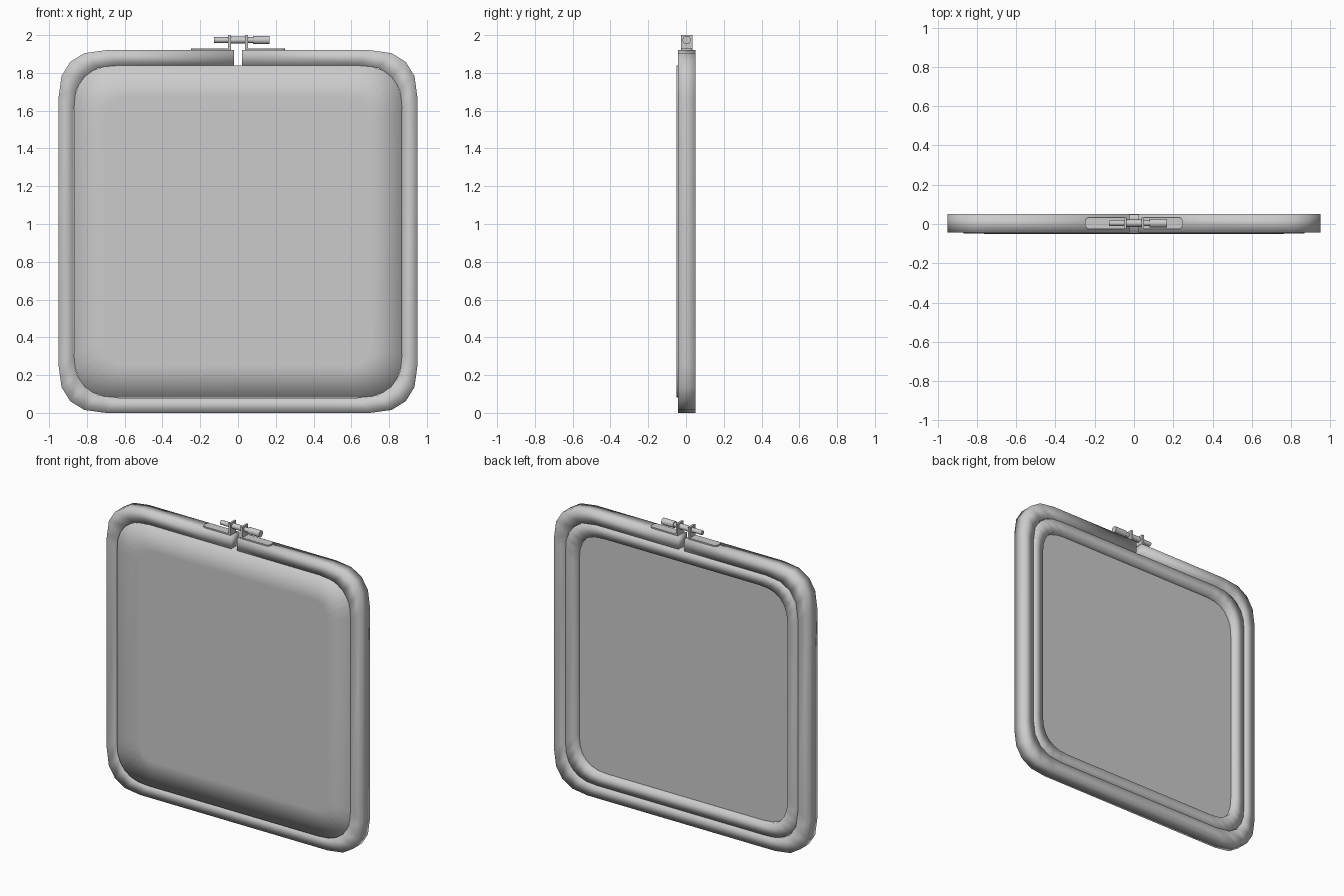
import bpy, bmesh
from math import pi, sin, cos, radians

if "Cube" in bpy.data.objects:
    bpy.data.objects.remove(bpy.data.objects["Cube"])

HX, ZC, HZ = 0.95, 0.96, 0.96   # outer half width, centre height, half height


def outline(d, r, seg, gap=None):
    """Squarish rounded outline inset by d, clockwise from the top middle, as (x, z)."""
    hx, hz = HX - d, HZ - d
    soft = lambda v: 0.0 if abs(v) < 1e-6 else (1 if v > 0 else -1) * abs(v) ** 0.82
    pts = []
    for sx, sz, start in ((1, 1, 90), (1, -1, 0), (-1, -1, -90), (-1, 1, -180)):
        for i in range(seg + 1):
            a = radians(start - 90 * i / seg)
            pts.append((sx * (hx - r) + r * soft(cos(a)), ZC + sz * (hz - r) + r * soft(sin(a))))
    if gap is not None:
        pts = [(gap, ZC + hz)] + pts + [(-gap, ZC + hz)]
    return pts


def finish(name, bm, angle=40):
    bmesh.ops.recalc_face_normals(bm, faces=bm.faces[:])
    me = bpy.data.meshes.new(name)
    bm.to_mesh(me)
    bm.free()
    ob = bpy.data.objects.new(name, me)
    bpy.context.collection.objects.link(ob)
    bpy.ops.object.select_all(action='DESELECT')
    ob.select_set(True)
    bpy.context.view_layer.objects.active = ob
    bpy.ops.object.shade_smooth_by_angle(angle=radians(angle))
    return ob


def loft(name, section, seg, gap=None, closed=True, cap_last=False, angle=180):
    """Skin the section points (inset, y, corner radius) around the outline."""
    bm = bmesh.new()
    loops = [[bm.verts.new((x, y, z)) for x, z in outline(d, r, seg, gap)]
             for d, y, r in section]
    n, m = len(loops[0]), len(loops)
    for j in range(m if closed else m - 1):
        a, b = loops[j], loops[(j + 1) % m]
        for i in range(n if gap is None else n - 1):
            k = (i + 1) % n
            bm.faces.new((a[i], a[k], b[k], b[i]))
    if gap is not None:
        bm.faces.new([l[0] for l in loops])
        bm.faces.new([l[-1] for l in loops])
    if cap_last:
        bm.faces.new(loops[-1])
    return finish(name, bm, angle)


def ring_section(d0, d1, y0, y1, r0, r1):
    """Rectangular hoop section, smooth shaded so that it reads as rounded."""
    return [(d1, y1, r1), (d0, y1, r0), (d0, y0, r0), (d1, y0, r1)]


def prism(name, pts, axis, lo, hi):
    """Extrude a flat outline along one axis ('x' or 'z')."""
    bm = bmesh.new()
    put = (lambda p, h: (h, p[0], p[1])) if axis == 'x' else (lambda p, h: (p[0], p[1], h))
    a = [bm.verts.new(put(p, lo)) for p in pts]
    b = [bm.verts.new(put(p, hi)) for p in pts]
    bm.faces.new(a)
    bm.faces.new(b)
    for i in range(len(pts)):
        k = (i + 1) % len(pts)
        bm.faces.new((a[i], a[k], b[k], b[i]))
    return finish(name, bm)


def circle(cx, cy, r, n=20):
    return [(cx + r * cos(2 * pi * i / n), cy + r * sin(2 * pi * i / n)) for i in range(n)]


# split outer hoop and closed inner hoop
loft("outer_hoop", ring_section(0, 0.08, -0.042, 0.05, 0.25, 0.235), 4, gap=0.022)
loft("inner_hoop", ring_section(0.084, 0.16, -0.042, 0.048, 0.235, 0.21), 6)

# stretched fabric, wrapped back between the hoops, and its flat backing
loft("fabric", [(0.081, 0.03, 0.235), (0.081, -0.049, 0.235), (0.25, -0.05, 0.12)],
     6, closed=False, cap_last=True)
loft("fabric_backing", [(0.15, 0.008, 0.21)], 6, closed=False, cap_last=True)

# clamp brackets on either side of the gap
Y = 0.004
for s, side in ((1, "right"), (-1, "left")):
    plate = [(s * 0.038, Y - 0.03), (s * 0.038, Y + 0.03)]
    for i in range(9):
        a = pi / 2 - pi * i / 8
        plate.append((s * (0.23 + 0.02 * cos(a)), Y + 0.03 * sin(a)))
    prism("bracket_plate_" + side, plate, 'z', 1.915, 1.929)
    tab = [(Y - 0.03, 1.916), (Y + 0.03, 1.916), (Y + 0.03, 2.0), (Y - 0.03, 2.0)]
    prism("bracket_tab_" + side, tab, 'x', *sorted((s * 0.038, s * 0.052)))

# tightening screw: rod, sleeve and knob
for name, r, lo, hi in (("screw_rod", 0.015, -0.127, 0.09),
                        ("screw_sleeve", 0.018, -0.038, 0.038),
                        ("screw_knob", 0.022, 0.08, 0.168)):
    prism(name, circle(Y, 1.974, r), 'x', lo, hi)
